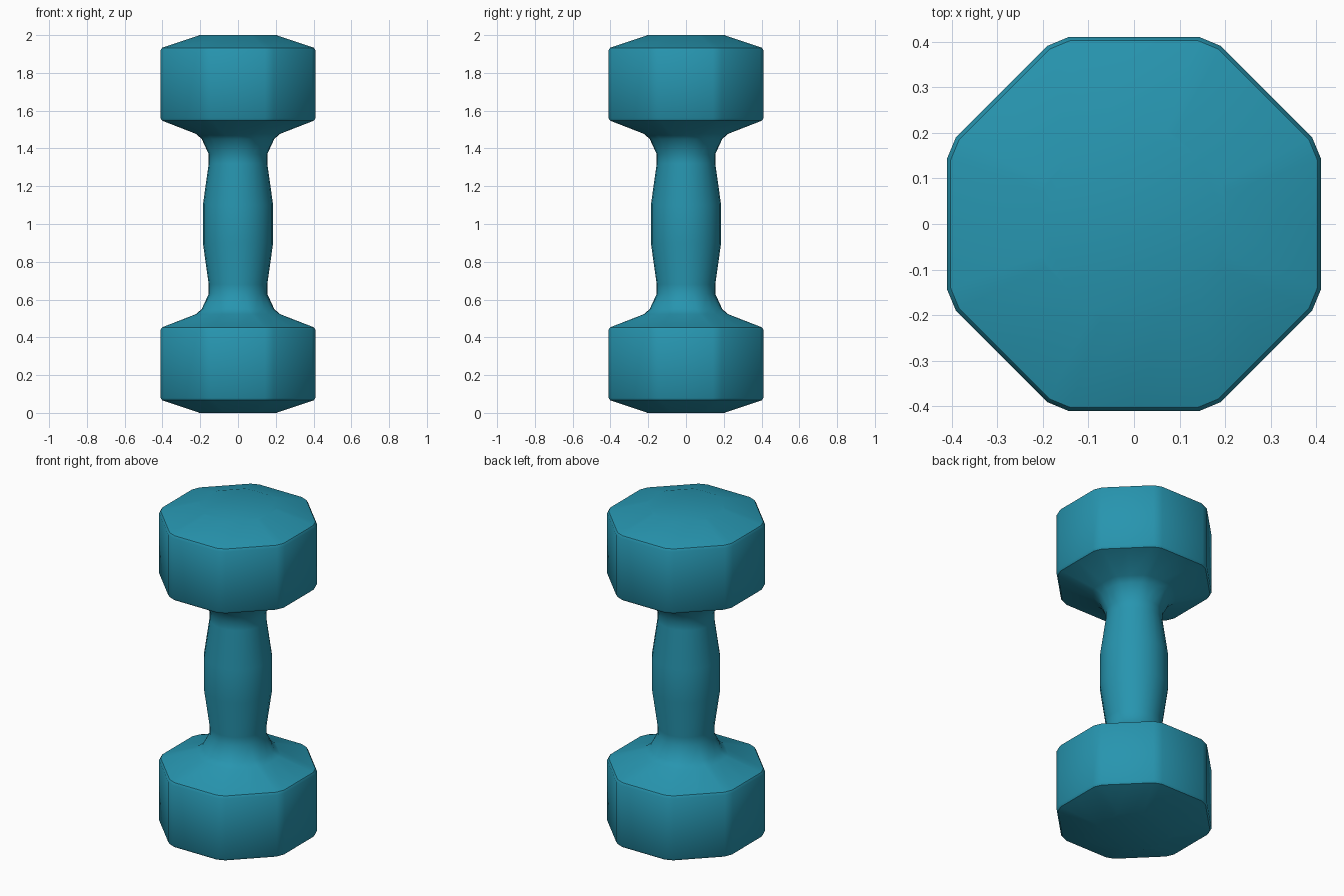
import bpy, bmesh, math

if "Cube" in bpy.data.objects:
    bpy.data.objects.remove(bpy.data.objects["Cube"])

HALF = 0.41      # distance from axis to a flat of the head
BEVEL = 0.027    # chamfer of the vertical head corners


def section(radius, roundness, z):
    """24-point ring blending a chamfered octagon into a circle."""
    corner = math.tan(math.pi / 8)
    chamfer = BEVEL / HALF
    points = []
    for side in range(8):
        turn = side * math.pi / 4
        for step, along in ((-1, chamfer - corner), (0, 0), (1, corner - chamfer)):
            a = turn + step * math.pi / 12
            ox = math.cos(turn) - along * math.sin(turn)
            oy = math.sin(turn) + along * math.cos(turn)
            x = ox * (1 - roundness) + math.cos(a) * roundness
            y = oy * (1 - roundness) + math.sin(a) * roundness
            points.append((radius * x, radius * y, z))
    return points


# Lower half profile: radius, roundness, height
lower = [
    (0.203, 0.0, 0.0), (0.402, 0.0, 0.067), (0.41, 0.0, 0.08),
    (0.41, 0.0, 0.44), (0.402, 0.0, 0.453), (0.222, 0.25, 0.523),
    (0.192, 0.65, 0.55), (0.155, 1.0, 0.63), (0.155, 1.0, 0.68),
    (0.186, 1.0, 0.90),
]
profile = lower + [(r, k, 2 - z) for r, k, z in reversed(lower)]

# Dumbbell body lofted through the rings
bm = bmesh.new()
rings = [[bm.verts.new(p) for p in section(*ring)] for ring in profile]
for a, b in zip(rings, rings[1:]):
    for i in range(24):
        j = (i + 1) % 24
        bm.faces.new((a[i], a[j], b[j], b[i]))
bm.faces.new(rings[0][::-1])
bm.faces.new(rings[-1])
bmesh.ops.recalc_face_normals(bm, faces=bm.faces)
mesh = bpy.data.meshes.new("dumbbell")
bm.to_mesh(mesh)
bm.free()
dumbbell = bpy.data.objects.new("dumbbell", mesh)
bpy.context.collection.objects.link(dumbbell)

# Teal coating
teal = bpy.data.materials.new("teal")
teal.diffuse_color = (0.02, 0.30, 0.43, 1)
teal.use_nodes = True
teal.node_tree.nodes["Principled BSDF"].inputs["Base Color"].default_value = teal.diffuse_color
mesh.materials.append(teal)

bpy.context.view_layer.objects.active = dumbbell
dumbbell.select_set(True)
bpy.ops.object.shade_smooth_by_angle(angle=math.radians(32))
